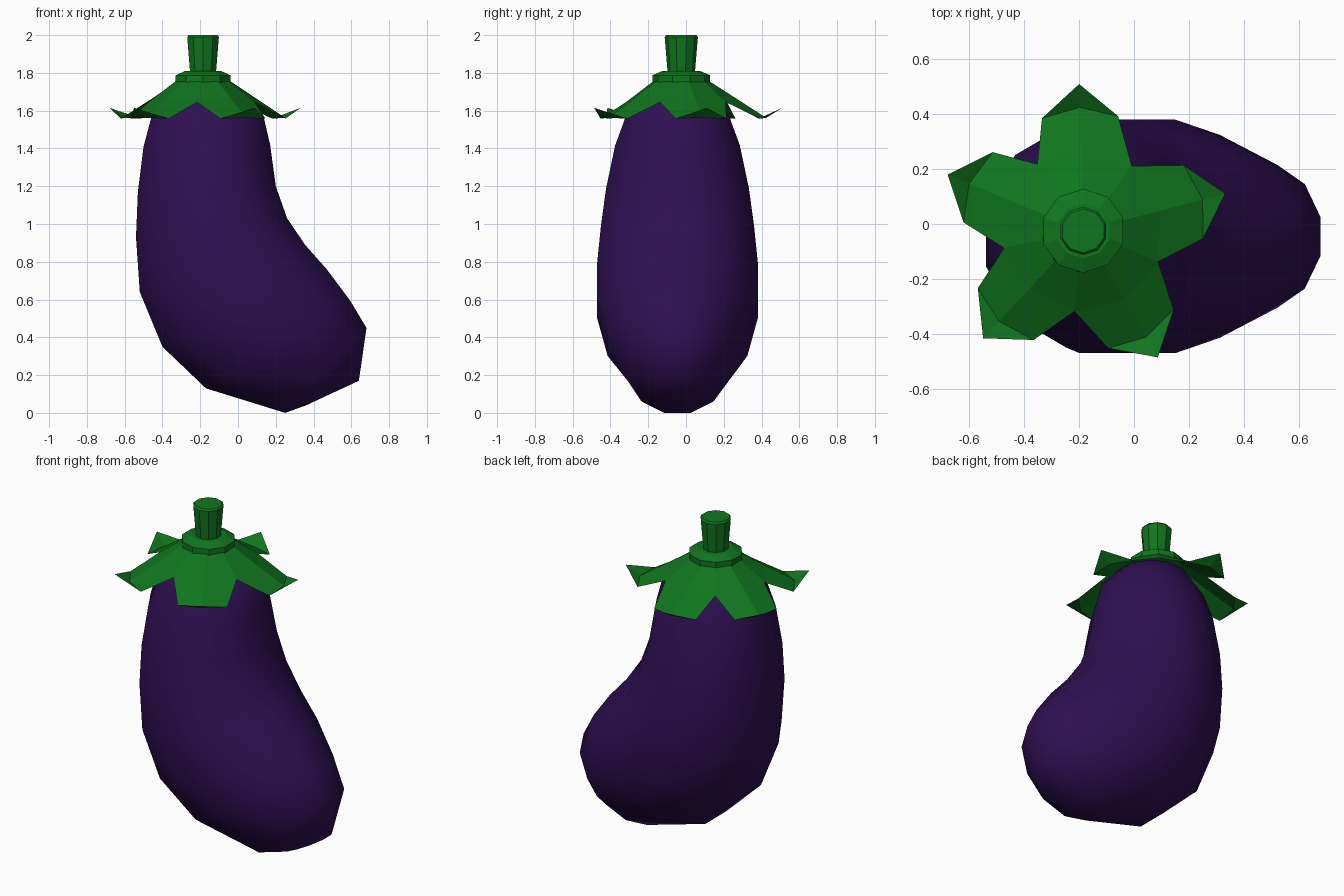
import bpy, bmesh
from math import sin, cos, pi, radians
from mathutils import Vector

if "Cube" in bpy.data.objects:
    bpy.data.objects.remove(bpy.data.objects["Cube"])


def material(name, color):
    m = bpy.data.materials.new(name)
    m.diffuse_color = color
    m.use_nodes = True
    m.node_tree.nodes["Principled BSDF"].inputs["Base Color"].default_value = m.diffuse_color
    return m


def finish(bm, name, mat, smooth=False):
    me = bpy.data.meshes.new(name)
    bm.to_mesh(me)
    bm.free()
    ob = bpy.data.objects.new(name, me)
    bpy.context.collection.objects.link(ob)
    me.materials.append(mat)
    for p in me.polygons:
        p.use_smooth = smooth
    return ob


def loft(name, rings, mat, smooth=False):
    """Skin a list of equal-sized point rings and cap both ends."""
    bm = bmesh.new()
    vs = [[bm.verts.new(p) for p in r] for r in rings]
    n = len(vs[0])
    for a, b in zip(vs, vs[1:]):
        for i in range(n):
            j = (i + 1) % n
            bm.faces.new((a[i], a[j], b[j], b[i]))
    bm.faces.new(vs[0])
    bm.faces.new(vs[-1])
    bmesh.ops.recalc_face_normals(bm, faces=bm.faces[:])
    return finish(bm, name, mat, smooth)


purple = material("skin_purple", (0.028, 0.005, 0.085, 1))
green = material("leaf_green", (0.005, 0.18, 0.013, 1))

# Fruit: rings spanning left and right outline points (x, z), with half depth
SPANS = [
    (-0.25, 1.755, -0.10, 1.755, 0.08),
    (-0.37, 1.68, 0.03, 1.69, 0.20),
    (-0.46, 1.56, 0.135, 1.57, 0.275),
    (-0.50, 1.41, 0.17, 1.42, 0.33),
    (-0.53, 1.17, 0.20, 1.20, 0.378),
    (-0.54, 0.93, 0.26, 1.03, 0.405),
    (-0.52, 0.64, 0.355, 0.89, 0.425),
    (-0.40, 0.35, 0.47, 0.76, 0.425),
    (-0.17, 0.13, 0.59, 0.60, 0.37),
    (0.25, 0.0, 0.68, 0.45, 0.26),
    (0.36, 0.04, 0.64, 0.17, 0.14),
]
N = 12
rings = []
for lx, lz, rx, rz, hw in SPANS:
    c = Vector(((lx + rx) / 2, -0.045, (lz + rz) / 2))
    u = Vector(((rx - lx) / 2, 0, (rz - lz) / 2))
    v = Vector((0, hw, 0))
    k = 1 / cos(pi / N)
    rings.append([c + k * (u * cos(t) + v * sin(t))
                  for t in (2 * pi * (i + 0.5) / N for i in range(N))])
loft("fruit", rings, purple, True)

# Collar and stem: ten-sided turned profiles
CX, CY = -0.185, -0.025


def polar(r, deg, z):
    return Vector((CX + r * cos(radians(deg)), CY + r * sin(radians(deg)), z))


def turned(name, profile):
    loft(name, [[polar(r, 18 + 36 * i, z) for i in range(10)] for r, z in profile], green)


turned("collar", [(0.153, 1.75), (0.153, 1.787), (0.10, 1.81)])
turned("stem", [(0.072, 1.80), (0.088, 1.99), (0.08, 2.0)])

# Calyx: five leaves with turned-up tips around the collar
angles = [14.7, 91.6, 157.5, 227, 300.5]
valleys = [(angles[i - 1] - (360 if i == 0 else 0) + angles[i]) / 2 for i in range(5)]
bm = bmesh.new()


def vert(*a):
    return bm.verts.new(polar(*a))


inner_v = [vert(0.15, a, 1.755) for a in valleys]
outer_v = [vert(0.295, a, 1.645) for a in valleys]
for i, a in enumerate(angles):
    j = (i + 1) % 5
    inner = vert(0.15, a, 1.755)
    middle = vert(0.29, a, 1.665)
    end = vert(0.45, a, 1.562)
    tip = vert(0.535, a, 1.615)
    s1 = vert(0.437, a - 18.5, 1.558)
    s2 = vert(0.437, a + 18.5, 1.558)
    for f in ((inner_v[i], outer_v[i], middle, inner),
              (inner, middle, outer_v[j], inner_v[j]),
              (outer_v[i], s1, end, middle),
              (middle, end, s2, outer_v[j]),
              (s1, tip, end), (end, tip, s2)):
        bm.faces.new(f)
bm.normal_update()
for f in bm.faces:
    if f.normal.z < 0:
        f.normal_flip()
finish(bm, "calyx", green)
